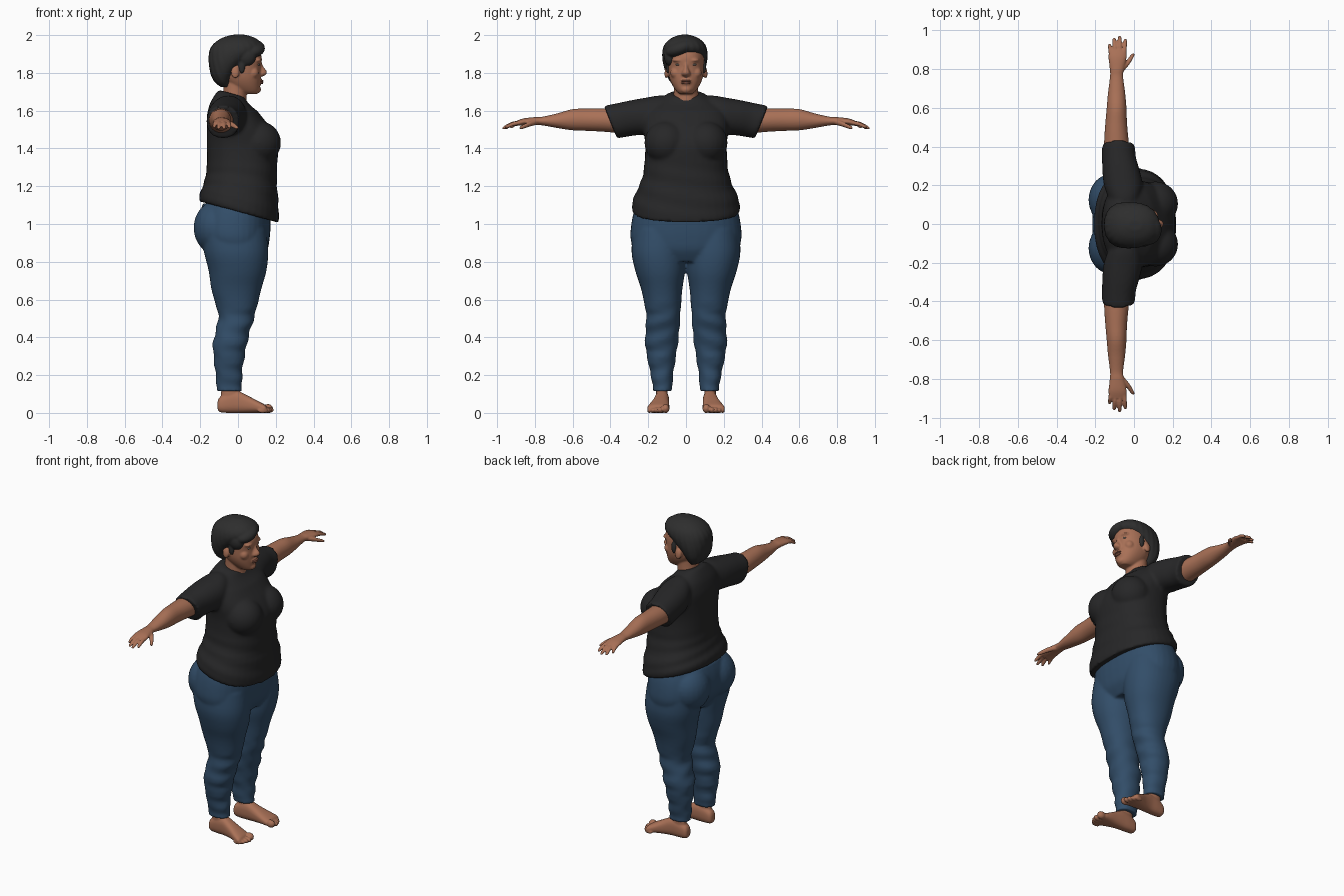
import bpy, bmesh, math
from mathutils import Vector, Matrix


def material(name, rgb):
    m = bpy.data.materials.new(name)
    m.diffuse_color = (*rgb, 1)
    return m


SKIN = material("brown skin", (0.40, 0.165, 0.095))
LIP = material("dark skin", (0.27, 0.10, 0.065))
EYE = material("eye grey", (0.25, 0.21, 0.18))
HAIR = material("black hair", (0.027, 0.027, 0.027))
SHIRT = material("black cotton", (0.02, 0.02, 0.021))
DENIM = material("blue denim", (0.032, 0.075, 0.14))


def clamp(v):
    return max(0.0, min(1.0, v))


def resample(rows, steps):
    """Catmull-Rom interpolation through the section rows."""
    out = []
    for i in range(len(rows) - 1):
        p0, p1, p2 = rows[max(i - 1, 0)], rows[i], rows[i + 1]
        p3 = rows[min(i + 2, len(rows) - 1)]
        for k in range(steps):
            t = k / steps
            out.append([0.5 * (2 * b + (c - a) * t + (2 * a - 5 * b + 4 * c - d) * t * t
                               + (3 * b - a - 3 * c + d) * t ** 3)
                        for a, b, c, d in zip(p0, p1, p2, p3)])
    return out + [list(rows[-1])]


def tube(bm, axis, rows, power=2.0, side=1, warp=None, n=36):
    """Loft rounded sections (t, a0, a1, b0, b1) along an axis; side=-1 flips y."""
    rings = []
    for t, a0, a1, b0, b1 in resample(rows, 4):
        ring = []
        for i in range(n):
            g = 2 * math.pi * i / n
            c, s = math.cos(g), math.sin(g)
            a = (a0 + a1) / 2 + (a1 - a0) / 2 * math.copysign(abs(c) ** (2 / power), c)
            b = (b0 + b1) / 2 + (b1 - b0) / 2 * math.copysign(abs(s) ** (2 / power), s)
            p = Vector({'x': (t, a, b), 'y': (a, t, b), 'z': (a, b, t)}[axis])
            if warp:
                p = warp(p)
            p.y *= side
            ring.append(bm.verts.new(p))
        rings.append(ring)
    for r, q in zip(rings, rings[1:]):
        for i in range(n):
            j = (i + 1) % n
            bm.faces.new((r[i], r[j], q[j], q[i]))
    bm.faces.new(rings[0])
    bm.faces.new(rings[-1])


def ball(bm, centre, radii, tilt=0):
    m = Matrix.Translation(centre) @ Matrix.Rotation(tilt, 4, 'X') @ Matrix.Diagonal((*radii, 1))
    bmesh.ops.create_uvsphere(bm, u_segments=24, v_segments=16, radius=1, matrix=m)


def finish(name, bm, mat, voxel=0, smooth=4, mirror=False):
    """Fuse the overlapping pieces into one smooth surface."""
    bmesh.ops.recalc_face_normals(bm, faces=bm.faces[:])
    me = bpy.data.meshes.new(name)
    bm.to_mesh(me)
    bm.free()
    me.materials.append(mat)
    me.shade_smooth()
    ob = bpy.data.objects.new(name, me)
    bpy.context.collection.objects.link(ob)
    if voxel:
        r = ob.modifiers.new("fuse", 'REMESH')
        r.mode, r.voxel_size, r.use_smooth_shade = 'VOXEL', voxel, True
        s = ob.modifiers.new("soften", 'SMOOTH')
        s.factor, s.iterations = 0.5, smooth
    if mirror:
        m = ob.modifiers.new("mirror", 'MIRROR')
        m.use_axis = (False, True, False)
        m.use_mirror_merge = False
    return ob


def sym(t, x0, x1, w):
    return (t, x0, x1, -w, w)


# T-shirt: torso, bust and sleeves, with a hem that dips at the front
def shirt_warp(p):
    z = p.z
    p.z -= 0.27 * p.x * clamp((1.3 - z) / 0.2) + 0.28 * (p.x + 0.03) * clamp((z - 1.6) / 0.08)
    fold = 0.014 * math.sin(75 * z + 9 * p.y + 6 * p.x) * clamp((1.36 - z) / 0.1) * clamp((z - 1.08) / 0.05)
    p.x *= 1 + fold
    p.y *= 1 + fold
    return p


bm = bmesh.new()
tube(bm, 'z', [sym(1.065, -.205, .215, .282), sym(1.10, -.205, .217, .287), sym(1.15, -.19, .214, .272),
               sym(1.24, -.172, .206, .234), sym(1.32, -.165, .208, .220), sym(1.42, -.165, .212, .216),
               sym(1.50, -.165, .178, .225), sym(1.57, -.165, .125, .222), sym(1.62, -.152, .085, .195),
               sym(1.66, -.125, .052, .14), sym(1.69, -.10, .036, .085)], 2.3, warp=shirt_warp)


def sleeve_warp(p):
    p.y += 0.4 * (p.z - 1.54) * clamp((p.y - 0.22) / 0.15)
    return p


for s in (1, -1):
    ball(bm, (.11, s * .105, 1.43), (.118, .115, .115))
    tube(bm, 'y', [(.06, -.10, 0, 1.52, 1.66), (.13, -.13, .03, 1.50, 1.68), (.20, -.155, .045, 1.475, 1.671),
                   (.27, -.163, .03, 1.47, 1.656), (.34, -.165, .01, 1.462, 1.638),
                   (.40, -.166, .006, 1.453, 1.625)], 2.2, s, sleeve_warp)
finish("t_shirt", bm, SHIRT, 0.010, 4)


# Jeans: hips, seat and two tapering legs
def leg_warp(p):
    w = clamp((.62 - p.z) / .1) * clamp((p.z - .12) / .05)
    f = math.sin(62 * p.z + 18 * p.y + 9 * p.x) * w
    p.x += .0045 * f
    p.y += .003 * f
    return p


bm = bmesh.new()
tube(bm, 'z', [sym(1.11, -.185, .165, .26), sym(1.05, -.205, .172, .28), sym(.98, -.215, .172, .292),
               sym(.92, -.205, .167, .293), sym(.86, -.17, .155, .27), sym(.80, -.12, .12, .20)], 2.3)
for s in (1, -1):
    ball(bm, (-.115, s * .125, .98), (.12, .135, .14))
    tube(bm, 'z', [(.97, -.20, .15, .002, .28), (.85, -.18, .16, .002, .288), (.75, -.155, .15, .005, .268),
                   (.65, -.14, .122, .02, .236), (.52, -.105, .09, .03, .211), (.44, -.117, .066, .035, .214),
                   (.36, -.133, .046, .044, .216), (.23, -.122, .024, .064, .193),
                   (.15, -.113, .02, .073, .176), (.115, -.112, .022, .073, .177)], 2.15, s, leg_warp)
finish("jeans", bm, DENIM, 0.009, 4)

# Head: skull, neck, nose, brow, cheeks, chin and ears
bm = bmesh.new()
tube(bm, 'z', [sym(1.688, .02, .10, .032), sym(1.705, -.02, .113, .052), sym(1.74, -.06, .118, .075),
               sym(1.78, -.09, .121, .09), sym(1.83, -.11, .121, .096), sym(1.88, -.12, .126, .096),
               sym(1.93, -.11, .105, .085), sym(1.97, -.06, .05, .05)], 2.2)
tube(bm, 'z', [sym(1.58, -.105, .05, .085), sym(1.65, -.09, .046, .069), sym(1.70, -.078, .045, .065),
               sym(1.77, -.08, .05, .065)])
tube(bm, 'z', [sym(1.782, .09, .135, .018), sym(1.793, .09, .150, .025), sym(1.808, .09, .153, .02),
               sym(1.83, .09, .137, .012), sym(1.862, .09, .124, .011)])
ball(bm, (.098, 0, 1.712), (.024, .03, .022))
ball(bm, (.105, 0, 1.755), (.025, .034, .022))
for s in (1, -1):
    ball(bm, (.10, s * .04, 1.867), (.026, .032, .010))
    ball(bm, (.08, s * .055, 1.80), (.03, .028, .03))
    ball(bm, (-.015, s * .1, 1.805), (.022, .013, .034), s * .15)
finish("head", bm, SKIN, 0.0055, 3)

# Face details
for label, s in (("left", 1), ("right", -1)):
    bm = bmesh.new()
    ball(bm, (.108, s * .04, 1.844), (.009, .016, .006))
    finish(label + "_eye", bm, EYE)
bm = bmesh.new()
ball(bm, (.124, 0, 1.757), (.011, .028, .006))
ball(bm, (.123, 0, 1.747), (.011, .024, .007))
finish("lips", bm, LIP)


# Hair: short cap with combed grooves and a side-swept fringe
def hair_warp(p):
    g = math.atan2(p.y, p.x + .02)
    f = 1 + .012 * math.sin(22 * g + 40 * p.z) * clamp((1.99 - p.z) / .05)
    return Vector((-.01 + (p.x + .01) * f, p.y * f - .006, p.z))


bm = bmesh.new()
tube(bm, 'z', [sym(1.725, -.09, -.045, .045), sym(1.75, -.122, -.04, .075), sym(1.79, -.143, -.02, .098),
               sym(1.84, -.153, .025, .113), sym(1.88, -.155, .075, .119), sym(1.92, -.15, .125, .118),
               sym(1.955, -.128, .125, .104), sym(1.985, -.085, .09, .07), sym(2.002, -.03, .04, .025)],
     2.2, warp=hair_warp, n=72)
ball(bm, (.075, -.03, 1.93), (.068, .082, .042), .35)
ball(bm, (.045, -.085, 1.885), (.05, .032, .05), .1)
for s in (1, -1):
    ball(bm, (.02, s * .093, 1.835), (.018, .014, .04))
finish("hair", bm, HAIR, 0.006, 3)

# Arms with hands, mirrored
bm = bmesh.new()


def limb(rows, **kw):
    """Sections along y given as (y, x, z, x radius, z radius)."""
    tube(bm, 'y', [(y, x - a, x + a, z - b, z + b) for y, x, z, a, b in rows], **kw)


limb([(.34, -.088, 1.545, .066, .065), (.43, -.091, 1.55, .063, .062), (.52, -.092, 1.552, .056, .059),
      (.60, -.09, 1.552, .051, .056), (.68, -.09, 1.547, .044, .039), (.76, -.09, 1.545, .034, .023),
      (.80, -.088, 1.545, .037, .021), (.86, -.085, 1.541, .047, .018), (.90, -.084, 1.532, .045, .013)])
for x0, x1, y1, z1 in ((-.118, -.126, .932, 1.512), (-.095, -.102, .962, 1.506),
                       (-.073, -.074, .973, 1.506), (-.051, -.045, .957, 1.511)):
    ym, xm = (.87 + y1) / 2, (x0 + x1) / 2
    limb([(.87, x0, 1.537, .011, .011), (ym, xm, 1.53, .0115, .0115),
          (y1 - .01, x1, z1 + .004, .0095, .0095), (y1, x1, z1, .004, .004)], n=14)
limb([(.79, -.07, 1.54, .018, .015), (.825, -.04, 1.53, .017, .014), (.855, -.018, 1.518, .013, .012),
      (.875, -.006, 1.51, .010, .009), (.882, -.003, 1.508, .004, .004)], n=14)
finish("arms", bm, SKIN, 0.005, 3, mirror=True)

# Bare feet with toes, mirrored
bm = bmesh.new()
tube(bm, 'z', [(.04, -.095, .01, .097, .155), (.10, -.09, .012, .098, .158), (.20, -.085, 0, .098, .155)])
tube(bm, 'x', [(-.108, .11, .143, .02, .06), (-.095, .096, .155, .004, .085), (-.05, .09, .162, 0, .11),
               (.0, .089, .166, 0, .115), (.05, .089, .177, 0, .092), (.10, .088, .195, 0, .066),
               (.14, .09, .206, 0, .045), (.152, .10, .195, .008, .032)], 2.5)
for x, y, r in ((.158, .108, .024), (.162, .137, .016), (.155, .158, .015), (.145, .177, .014), (.13, .194, .013)):
    ball(bm, (x, y, r * .95), (.028, r * .85, r))
finish("feet", bm, SKIN, 0.005, 3, mirror=True)
